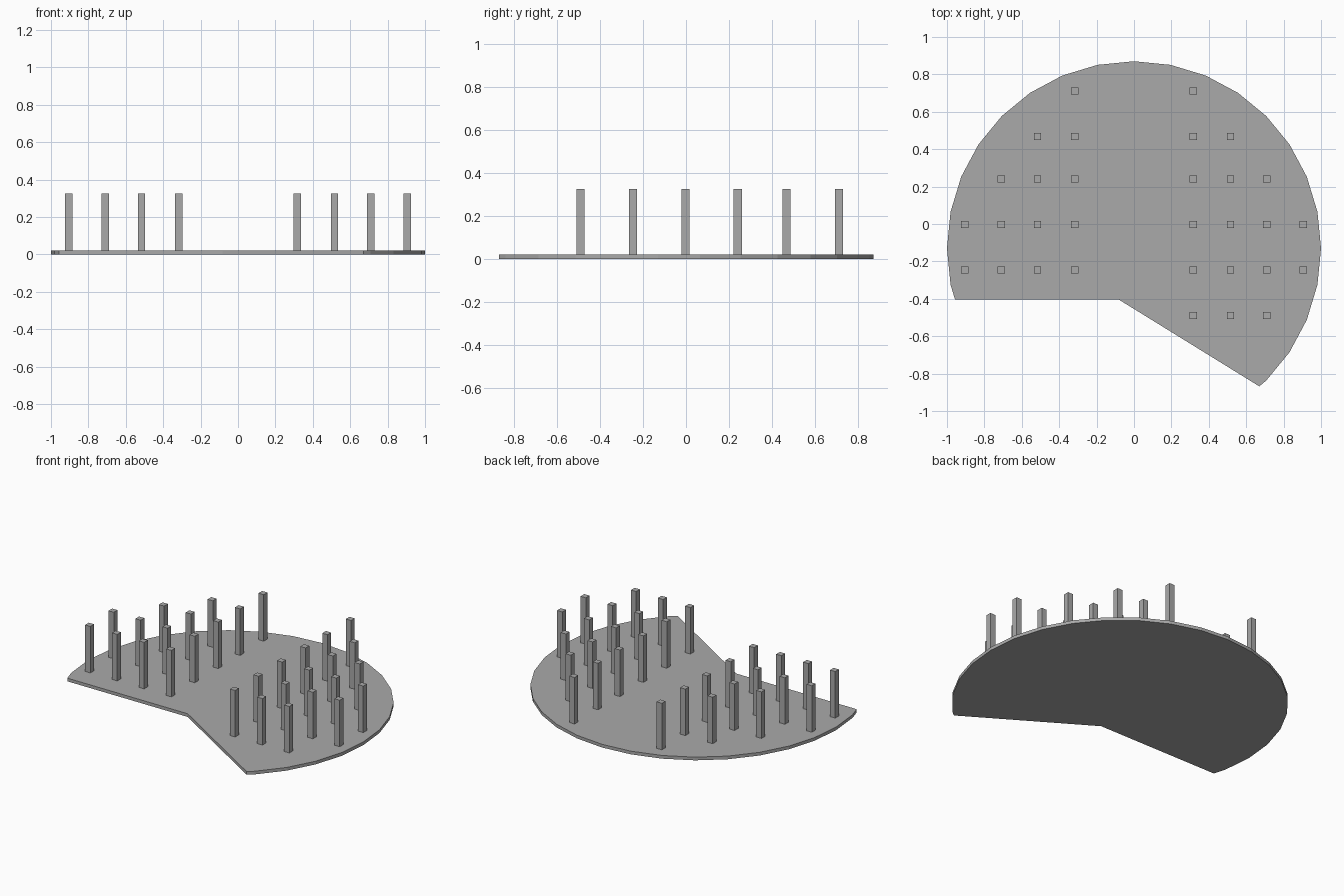
import bpy, bmesh, math

cube = bpy.data.objects.get("Cube")
if cube:
    bpy.data.objects.remove(cube, do_unlink=True)

grey = bpy.data.materials.new("plain_grey")
grey.use_nodes = True
COLOUR = (0.4, 0.4, 0.4, 1.0)
grey.diffuse_color = COLOUR
grey.node_tree.nodes["Principled BSDF"].inputs["Base Color"].default_value = COLOUR

THICK, TOP = 0.021, 0.326
CENTRE_Y, SIDES = -0.13, 32


def add_object(name, bm):
    bmesh.ops.recalc_face_normals(bm, faces=bm.faces)
    mesh = bpy.data.meshes.new(name)
    bm.to_mesh(mesh)
    bm.free()
    mesh.materials.append(grey)
    obj = bpy.data.objects.new(name, mesh)
    bpy.context.collection.objects.link(obj)
    return obj


# Floor slab: a disc with a bent wedge cut from the front
outline = [(-0.957, -0.403), (-0.083, -0.403), (0.67, -0.868)]
for i in range(-4, SIDES // 2 + 2):
    a = 2 * math.pi * i / SIDES
    outline.append((math.cos(a), CENTRE_Y + math.sin(a)))
bm = bmesh.new()
base = bm.faces.new([bm.verts.new((x, y, 0)) for x, y in outline])
raised = bmesh.ops.extrude_face_region(bm, geom=[base], use_keep_orig=True)
bmesh.ops.translate(bm, vec=(0, 0, THICK),
                    verts=[v for v in raised["geom"] if isinstance(v, bmesh.types.BMVert)])
add_object("floor_slab", bm)

# Square posts: rows of (y, posts on the right, posts on the left)
COLUMNS = (0.317, 0.515, 0.71, 0.905)
ROWS = ((0.711, 1, 1), (0.467, 2, 2), (0.24, 3, 3),
        (-0.003, 4, 4), (-0.246, 4, 4), (-0.49, 0, 3))


def add_post(name, x, y):
    bm = bmesh.new()
    bmesh.ops.create_cube(bm, size=1)
    bmesh.ops.scale(bm, vec=(0.038, 0.038, TOP - THICK), verts=bm.verts)
    obj = add_object(name, bm)
    obj.location = (x, y, (TOP + THICK) / 2)


for row, (y, right, left) in enumerate(ROWS, 1):
    for side, sign, count in (("right", -1, right), ("left", 1, left)):
        for col, x in enumerate(COLUMNS[:count], 1):
            add_post(f"{side}_post_row{row}_{col}", sign * x, y)
